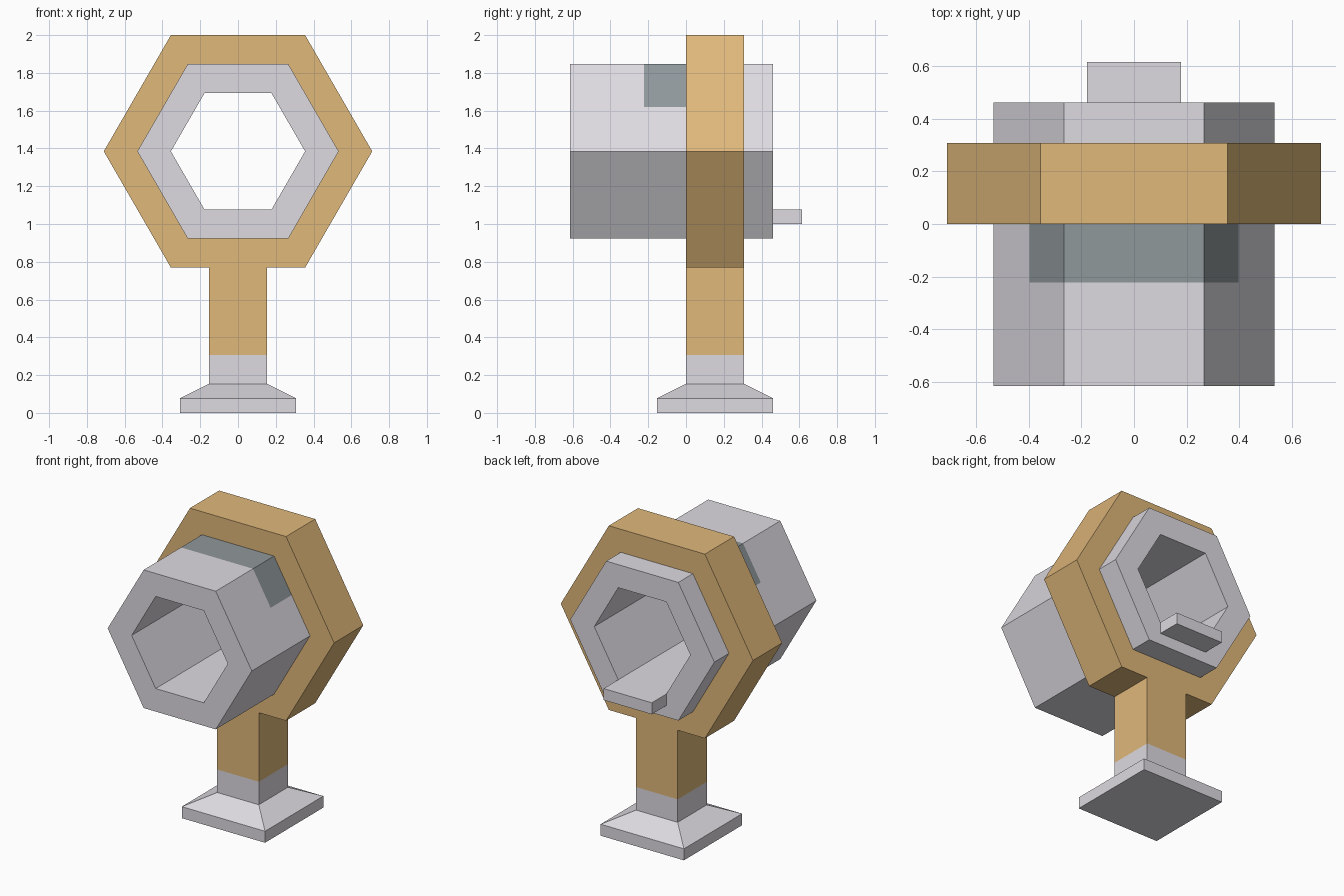
import bpy, bmesh, math

if "Cube" in bpy.data.objects:
    bpy.data.objects.remove(bpy.data.objects["Cube"])

U = 2 / 13            # basic module of the design
CZ = 9 * U            # height of the hexagon centre


def srgb(r, g, b):
    return [((c / 255 + 0.055) / 1.055) ** 2.4 for c in (r, g, b)] + [1]


def material(name, rgb):
    m = bpy.data.materials.new(name)
    m.diffuse_color = srgb(*rgb)
    m.use_nodes = True
    m.node_tree.nodes["Principled BSDF"].inputs["Base Color"].default_value = m.diffuse_color
    return m


gold = material("gold", (224, 184, 122))
grey = material("pale grey", (222, 219, 225))
tint = material("slate tint", (144, 152, 155))


def finish(name, bm, *mats):
    bmesh.ops.recalc_face_normals(bm, faces=bm.faces)
    me = bpy.data.meshes.new(name)
    bm.to_mesh(me)
    bm.free()
    for m in mats:
        me.materials.append(m)
    ob = bpy.data.objects.new(name, me)
    bpy.context.collection.objects.link(ob)
    return ob


def hex_tube(apothem_out, apothem_in, y0, y1):
    """Hollow hexagonal prism along y, with flat top and bottom."""
    bm = bmesh.new()
    rings = []
    for ap, y in ((apothem_out, y0), (apothem_out, y1), (apothem_in, y1), (apothem_in, y0)):
        r = ap / math.cos(math.pi / 6)
        rings.append([bm.verts.new((r * math.cos(k * math.pi / 3), y,
                                    CZ + r * math.sin(k * math.pi / 3))) for k in range(6)])
    for a, b in zip(rings, rings[1:] + rings[:1]):
        for k in range(6):
            n = (k + 1) % 6
            bm.faces.new((a[k], a[n], b[n], b[k]))
    return bm


def block(name, mat, hx, y0, y1, z0, z1, top=1.0):
    """Box centred on x; the top may be scaled to make a taper."""
    bm = bmesh.new()
    bmesh.ops.create_cube(bm, size=2)
    for v in bm.verts:
        s = top if v.co.z > 0 else 1
        v.co = (v.co.x * hx * s, (y0 + y1) / 2 + v.co.y * (y1 - y0) / 2 * s,
                z1 if v.co.z > 0 else z0)
    return finish(name, bm, mat)


# Outer hexagonal ring
finish("outer_ring", hex_tube(4 * U, 3 * U, 0, 2 * U), gold)

# Barrel, cut so the tinted band is its own set of faces
BAND_Y, BAND_Z = -0.222, 1.62
bm = hex_tube(3 * U, 2 * U, -4 * U, 3 * U)
for co, no in (((0, BAND_Y, 0), (0, 1, 0)), ((0, 0, 0), (0, 1, 0)), ((0, 0, BAND_Z), (0, 0, 1))):
    bmesh.ops.bisect_plane(bm, geom=bm.verts[:] + bm.edges[:] + bm.faces[:],
                           plane_co=co, plane_no=no)
for f in bm.faces:
    c = f.calc_center_median()
    outside = math.hypot(c.x, c.z - CZ) > 2.5 * U
    if outside and BAND_Y < c.y < 0 and c.z > BAND_Z:
        f.material_index = 1
finish("barrel", bm, grey, tint)

# Small ledge at the rear of the barrel
block("rear_ledge", grey, 0.178, 3 * U, 4 * U, 6.5 * U, 7 * U)

# Post with grey lower end
block("post", gold, U, 0, 2 * U, 2 * U, 5 * U)
block("post_collar", grey, U, 0, 2 * U, U, 2 * U)

# Foot: flat plate and tapered cap
block("foot_plate", grey, 2 * U, -U, 3 * U, 0, U / 2)
block("foot_taper", grey, 2 * U, -U, 3 * U, U / 2, U, top=0.5)
